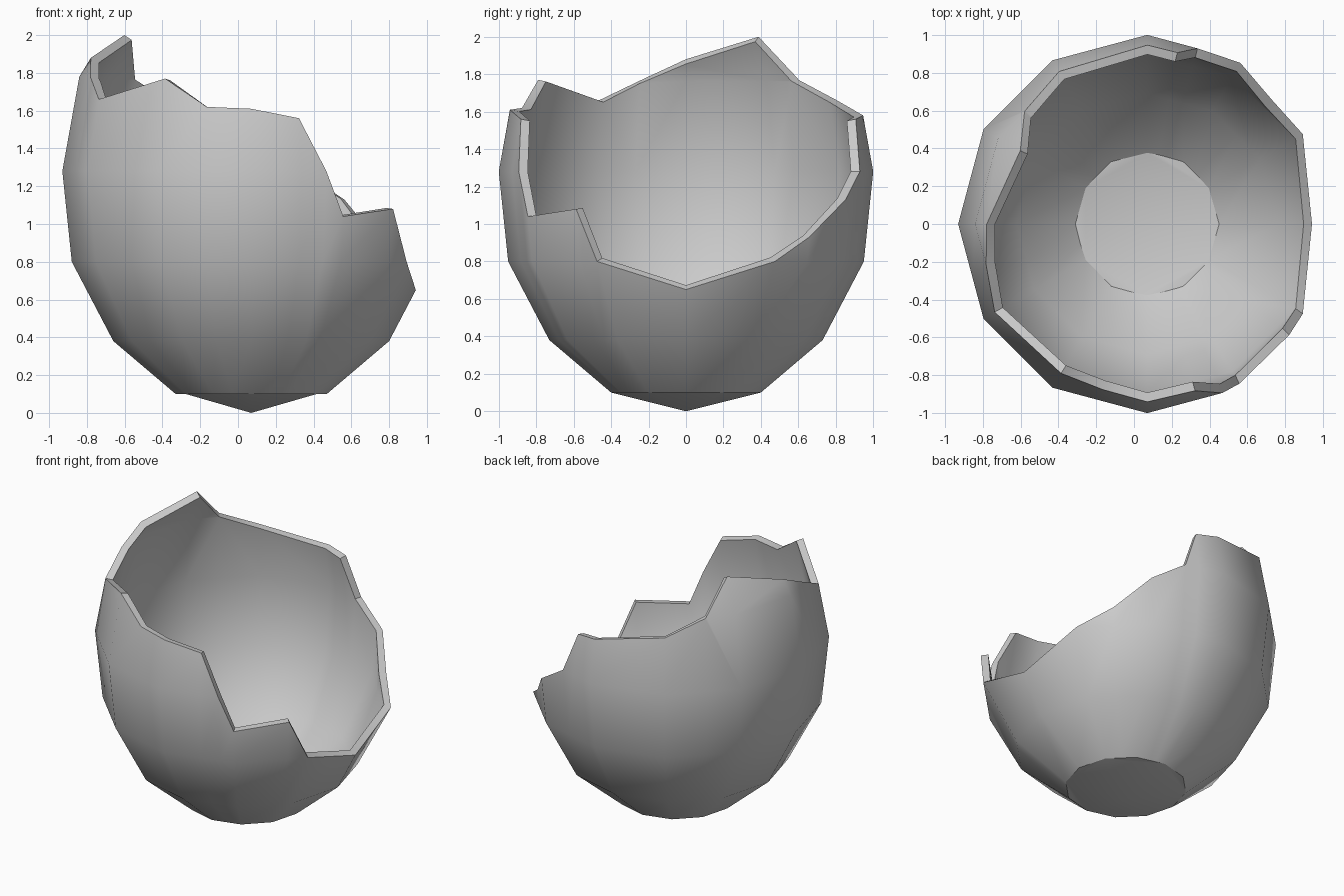
import bpy, bmesh
from math import radians, cos, sin
from mathutils import Vector

cube = bpy.data.objects.get("Cube")
if cube:
    bpy.data.objects.remove(cube, do_unlink=True)

CENTRE_X = 0.07
# Shell profile: (radius, height) rings above the pole
PROFILE = [(0.40, 0.10), (0.73, 0.38), (0.95, 0.80), (1.0, 1.28), (0.91, 1.78), (0.745, 2.05)]
# Jagged rim: (angle in degrees, height)
RIM = [(0, 0.65), (30, 0.80), (45, 0.93), (60, 1.13), (74, 1.28), (80, 1.56),
       (90, 1.58), (120, 1.66), (137, 1.77), (150, 2.0), (180, 1.88), (197, 1.76),
       (210, 1.66), (240, 1.77), (255, 1.62), (270, 1.61), (286, 1.56),
       (294, 1.28), (300, 1.04), (322, 1.08), (330, 0.80), (360, 0.65)]


def on_shell(angle, radius, z):
    """Point on the twelve-sided shell; in-between angles lie on the flat facets."""
    r = radius * cos(radians(15)) / cos(radians(angle % 30 - 15))
    return Vector((CENTRE_X + r * cos(radians(angle)), r * sin(radians(angle)), z))


def radius_at(z):
    for (r0, z0), (r1, z1) in zip(PROFILE, PROFILE[1:]):
        if z0 <= z <= z1:
            return r0 + (r1 - r0) * (z - z0) / (z1 - z0)


bm = bmesh.new()

# Walls: one strip per rim segment, trimmed by a plane through its rim points
for (a0, h0), (a1, h1) in zip(RIM, RIM[1:]):
    strip = []
    for low, high in zip(PROFILE, PROFILE[1:]):
        corners = [on_shell(a0, *low), on_shell(a1, *low), on_shell(a1, *high), on_shell(a0, *high)]
        strip.append(bm.faces.new([bm.verts.new(c) for c in corners]))
    p0, p1 = on_shell(a0, radius_at(h0), h0), on_shell(a1, radius_at(h1), h1)
    mid = radians((a0 + a1) / 2)
    normal = Vector((cos(mid), sin(mid), 0)).cross(p1 - p0).normalized()
    geom = strip + list({e for f in strip for e in f.edges}) + list({v for f in strip for v in f.verts})
    bmesh.ops.bisect_plane(bm, geom=geom, dist=0.0005, plane_co=p0,
                           plane_no=normal, clear_outer=True)

# Base: shallow six-sided point with flat ears out to the twelve-sided ring
base_r, base_z = PROFILE[0]
angles = [a for a, h in RIM[:-1]]


def add_face(points):
    bm.faces.new([bm.verts.new(p) for p in points])


for k in range(6):
    a = 60 * k
    ear = [b for b in angles if (b - a + 30) % 360 <= 60]
    ear.sort(key=lambda b: (b - a + 30) % 360)
    add_face([on_shell(b, base_r, base_z) for b in reversed(ear)])
    add_face([on_shell(a + 30, base_r, base_z), on_shell(a - 30, base_r, base_z),
              Vector((CENTRE_X, 0, 0))])

bmesh.ops.remove_doubles(bm, verts=bm.verts[:], dist=0.002)
bmesh.ops.dissolve_degenerate(bm, edges=bm.edges[:], dist=0.001)
bmesh.ops.recalc_face_normals(bm, faces=bm.faces[:])
base_face = min(bm.faces, key=lambda f: f.calc_center_median().z)
if base_face.normal.z > 0:
    bmesh.ops.reverse_faces(bm, faces=bm.faces[:])

mesh = bpy.data.meshes.new("broken_shell")
bm.to_mesh(mesh)
bm.free()
shell = bpy.data.objects.new("broken_shell", mesh)
bpy.context.collection.objects.link(shell)

# Shell wall thickness
thick = shell.modifiers.new("wall", 'SOLIDIFY')
thick.thickness = 0.05
thick.offset = -1

# Plain grey material
grey = bpy.data.materials.new("shell_grey")
grey.use_nodes = True
colour = (0.6, 0.6, 0.6, 1)
grey.diffuse_color = colour
grey.node_tree.nodes["Principled BSDF"].inputs["Base Color"].default_value = colour
mesh.materials.append(grey)

# Smooth shell with a crisp broken rim
bpy.ops.object.select_all(action='DESELECT')
shell.select_set(True)
bpy.context.view_layer.objects.active = shell
bpy.ops.object.modifier_apply(modifier="wall")
bpy.ops.object.shade_smooth_by_angle(angle=radians(35))
